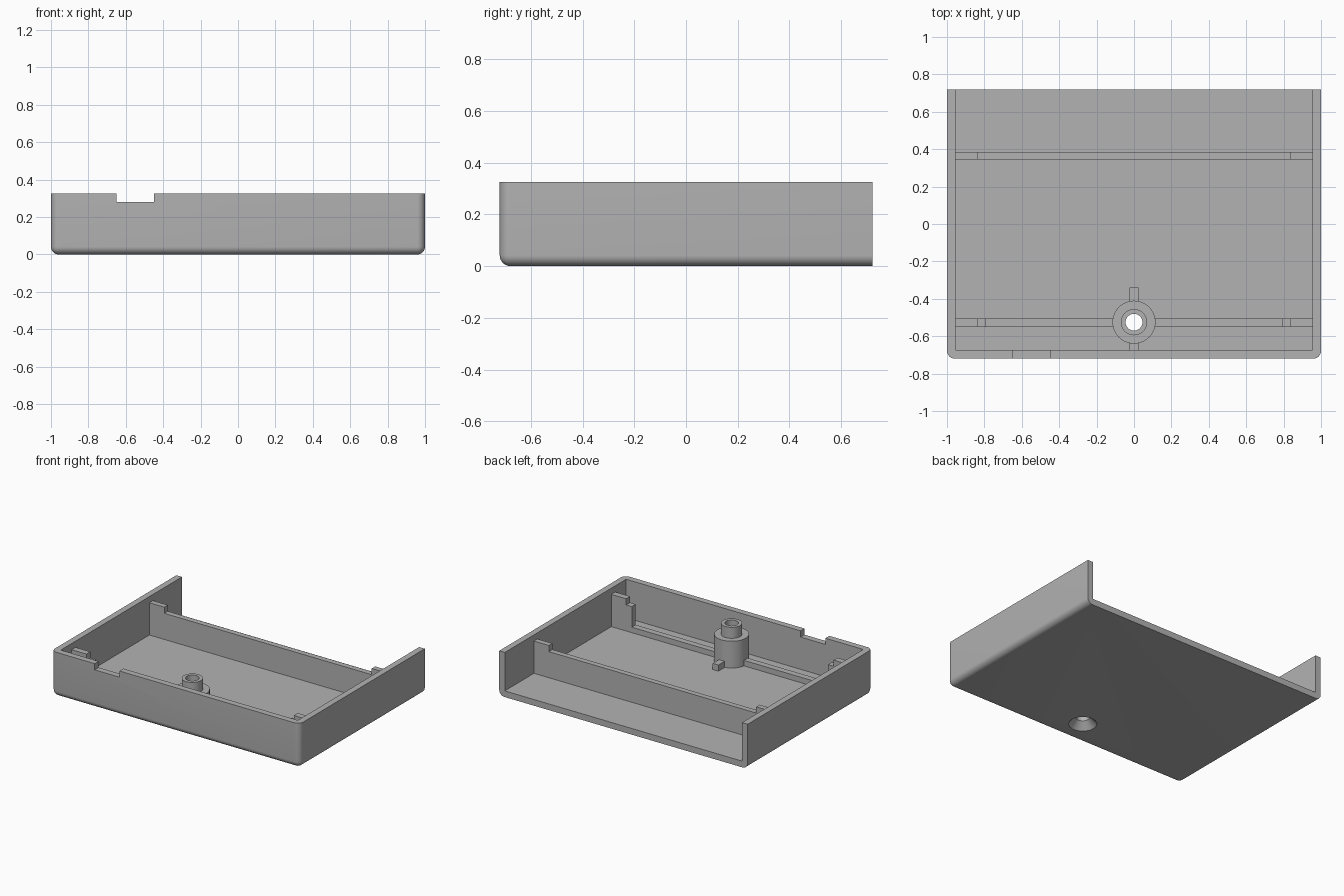
import bpy
import bmesh
import math

cube = bpy.data.objects.get("Cube")
if cube:
    bpy.data.objects.remove(cube, do_unlink=True)

grey = bpy.data.materials.new("grey plastic")
grey.use_nodes = True
colour = (0.45, 0.45, 0.45, 1)
grey.diffuse_color = colour
grey.node_tree.nodes["Principled BSDF"].inputs["Base Color"].default_value = colour

W, D, H, T = 1.0, 0.72, 0.325, 0.045   # half width, half depth, height, wall
BOSS_Y = -0.525


def add_object(name, bm):
    bmesh.ops.recalc_face_normals(bm, faces=bm.faces)
    mesh = bpy.data.meshes.new(name)
    bm.to_mesh(mesh)
    bm.free()
    mesh.materials.append(grey)
    ob = bpy.data.objects.new(name, mesh)
    bpy.context.collection.objects.link(ob)
    return ob


def box_bm(x0, x1, y0, y1, z0, z1):
    bm = bmesh.new()
    bmesh.ops.create_cube(bm, size=1)
    for v in bm.verts:
        v.co = (x1 if v.co.x > 0 else x0, y1 if v.co.y > 0 else y0, z1 if v.co.z > 0 else z0)
    return bm


def box(name, *size):
    return add_object(name, box_bm(*size))


def lathe(name, profile, segments=48):
    """Spin an (r, z) profile that starts and ends on the axis."""
    bm = bmesh.new()
    verts = [bm.verts.new((r, BOSS_Y, z)) for r, z in profile]
    edges = [bm.edges.new(pair) for pair in zip(verts, verts[1:])]
    bmesh.ops.spin(bm, geom=verts + edges, cent=(0, BOSS_Y, 0), axis=(0, 0, 1),
                   angle=2 * math.pi, steps=segments)
    bmesh.ops.remove_doubles(bm, verts=bm.verts, dist=1e-5)
    return add_object(name, bm)


def cut(ob, cutter):
    mod = ob.modifiers.new("cut", 'BOOLEAN')
    mod.operation = 'DIFFERENCE'
    mod.solver = 'EXACT'
    mod.object = cutter
    bpy.context.view_layer.objects.active = ob
    bpy.ops.object.modifier_apply(modifier=mod.name)


# Tray shell: round the bottom and front corner edges, leave the back open
bm = box_bm(-W, W, -D, D, 0, H)


def rounded(edge):
    mid = (edge.verts[0].co + edge.verts[1].co) / 2
    bottom = mid.z < 0.01 and mid.y < D - 0.01
    front_corner = mid.y < -D + 0.01 and abs(mid.x) > W - 0.01 and 0.01 < mid.z < H - 0.01
    return bottom or front_corner


bmesh.ops.bevel(bm, geom=[e for e in bm.edges if rounded(e)], offset=0.042,
                segments=8, profile=0.5, affect='EDGES', clamp_overlap=True)
tray = add_object("tray_shell", bm)

# Central screw boss and the ribs and tabs around it
boss = lathe("screw_boss", [(0, 0.02), (0.115, 0.02), (0.115, 0.24), (0.07, 0.24),
                            (0.07, 0.32), (0, 0.32)])
front_rib = box("front_rib", -W + 0.02, W - 0.02, -0.55, -0.505, 0.02, 0.085)
box("back_rib", -W + 0.02, W - 0.02, 0.345, 0.385, 0.02, 0.235)
box("boss_back_tab", -0.023, 0.023, -0.42, -0.34, 0.02, 0.09)
box("boss_front_tab", -0.023, 0.023, -0.69, -0.63, 0.02, 0.09)

# Stepped posts at the rib ends
for side, sign in (("left", 1), ("right", -1)):
    def post(name, inner, y0, y1, top):
        xs = sorted((sign * inner, sign * (W - 0.02)))
        box(f"{side}_{name}", *xs, y0, y1, 0.02, top)
    post("back_post", 0.835, 0.345, 0.385, 0.28)
    post("front_post", 0.835, -0.55, -0.505, 0.28)
    post("front_post_step", 0.79, -0.55, -0.505, 0.235)

# Cutters: cavity, cable notch, countersunk screw hole
cavity = box("cavity_cutter", -W + T, W - T, -D + T, D + 0.2, T, H + 0.2)
notch = box("notch_cutter", -0.65, -0.45, -D - 0.1, -D + 0.1, 0.28, H + 0.2)
hole = lathe("screw_hole_cutter", [(0, -0.02), (0.093, -0.02), (0.093, 0), (0.045, 0.05),
                                   (0.045, 0.5), (0, 0.5)])
for cutter in (cavity, notch, hole):
    cut(tray, cutter)
for part in (boss, front_rib):
    cut(part, hole)
for cutter in (cavity, notch, hole):
    bpy.data.objects.remove(cutter, do_unlink=True)

# Smooth only the rounded parts
bpy.ops.object.select_all(action='DESELECT')
for part in (tray, boss):
    part.select_set(True)
bpy.context.view_layer.objects.active = tray
bpy.ops.object.shade_smooth_by_angle(angle=math.radians(30))
